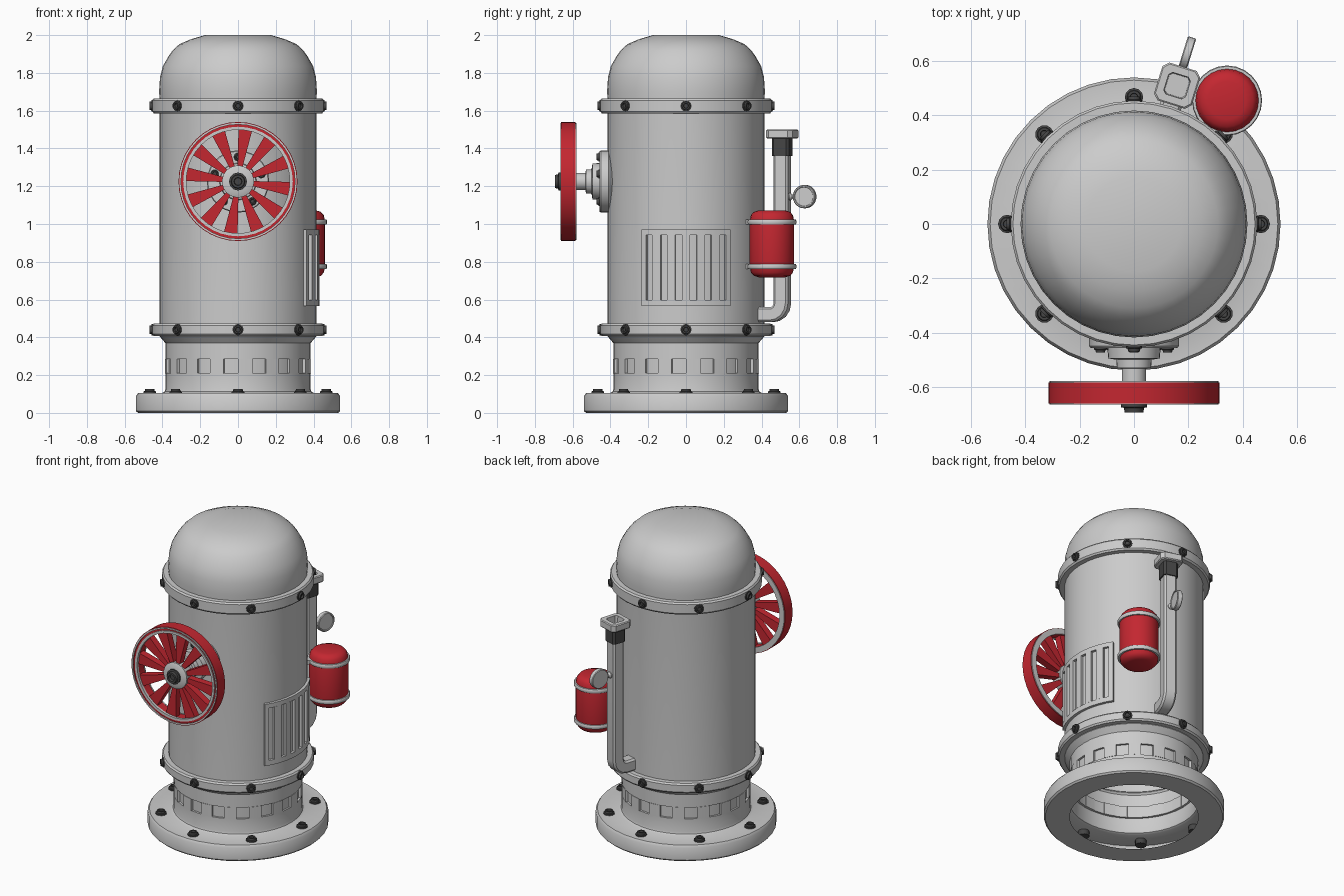
import bpy, bmesh
from math import sin, cos, pi, radians
from mathutils import Matrix, Vector

if "Cube" in bpy.data.objects:
    bpy.data.objects.remove(bpy.data.objects["Cube"])


def material(name, col):
    m = bpy.data.materials.new(name)
    m.diffuse_color = (*col, 1)
    m.use_nodes = True
    m.node_tree.nodes["Principled BSDF"].inputs["Base Color"].default_value = m.diffuse_color
    return m


RED = material("red_paint", (0.55, 0.02, 0.03))
DARK = material("dark_metal", (0.06, 0.06, 0.06))
I = Matrix.Identity(4)


def finish(name, bm, mat=None, angle=35):
    bmesh.ops.remove_doubles(bm, verts=bm.verts, dist=1e-5)
    bmesh.ops.recalc_face_normals(bm, faces=bm.faces)
    me = bpy.data.meshes.new(name)
    bm.to_mesh(me)
    bm.free()
    ob = bpy.data.objects.new(name, me)
    bpy.context.collection.objects.link(ob)
    if mat:
        me.materials.append(mat)
    bpy.ops.object.select_all(action='DESELECT')
    ob.select_set(True)
    bpy.context.view_layer.objects.active = ob
    bpy.ops.object.shade_smooth_by_angle(angle=radians(angle))
    return ob


def bridge(bm, rings, wrap=False):
    n = len(rings[0])
    pairs = list(zip(rings, rings[1:])) + ([(rings[-1], rings[0])] if wrap else [])
    for a, b in pairs:
        for i in range(n):
            j = (i + 1) % n
            bm.faces.new((a[i], a[j], b[j], b[i]))


def lathe(bm, prof, segs=32, M=I, wrap=False):
    """Revolve (radius, height) points about local z; tiny end radii get capped."""
    rings = [[bm.verts.new(M @ Vector((r * cos(2 * pi * i / segs), r * sin(2 * pi * i / segs), z)))
              for i in range(segs)] for r, z in prof if r > 0]
    bridge(bm, rings, wrap)
    if prof[0][0] == 0:
        bm.faces.new(rings[0])
    if prof[-1][0] == 0:
        bm.faces.new(rings[-1])


def arc_box(bm, a0, a1, r0, r1, z0, z1, n=2, M=I, flare=0):
    """Curved block between two angles (degrees); flare widens the inner end."""
    rings = []
    for i in range(n + 1):
        t = i / n
        ring = []
        for r, z, f in ((r0, z0, flare), (r1, z0, 0), (r1, z1, 0), (r0, z1, flare)):
            a = radians((a0 - f) * (1 - t) + (a1 + f) * t)
            ring.append(bm.verts.new(M @ Vector((r * cos(a), r * sin(a), z))))
        rings.append(ring)
    bridge(bm, rings)
    bm.faces.new(rings[0])
    bm.faces.new(rings[-1])


def sweep(bm, sections, M):
    """Chamfered square sections (u, z, tilt, half) placed in the local xz plane."""
    rings = []
    for u, z, tilt, h in sections:
        c, t = h * 0.72, radians(tilt)
        pts = [(h, -c), (h, c), (c, h), (-c, h), (-h, c), (-h, -c), (-c, -h), (c, -h)]
        rings.append([bm.verts.new(M @ Vector((u + p * cos(t), q, z + p * sin(t)))) for p, q in pts])
    bridge(bm, rings)
    bm.faces.new(rings[0])
    bm.faces.new(rings[-1])


def bolts(name, mats, s=0.03):
    """Socket-head bolts along local z of each matrix."""
    bm = bmesh.new()
    for M in mats:
        lathe(bm, [(0, -s), (s, -s), (s, s * .25), (s * .78, s * .3), (s * .72, s * .65), (s * .45, s * .65),
                   (s * .4, s * .3), (0, s * .3)], 12, M)
    finish(name, bm, DARK)


def rz(deg):
    return Matrix.Rotation(radians(deg), 4, 'Z')


# Body shell: hollow foot flange, neck, barrel and dome in one profile
bm = bmesh.new()
lathe(bm, [(.385, 0), (.53, 0), (.54, .01), (.54, .09), (.53, .105), (.402, .105), (.389, .112), (.385, .125),
           (.385, .21), (.372, .21), (.372, .285), (.385, .285), (.385, .37), (.415, .405), (.415, 1.66),
           (.418, 1.70), (.413, 1.777), (.398, 1.835), (.37, 1.885), (.345, 1.92), (.31, 1.952),
           (.25, 1.978), (.175, 2.0), (0, 2.0)], 40)
finish("pump_body", bm)

# Blocks around the neck
bm = bmesh.new()
for k in range(16):
    arc_box(bm, k * 22.5, k * 22.5 + 11.25, .368, .387, .209, .286)
finish("neck_blocks", bm)

# Two bolted rings
for name, z0, z1 in (("lower_ring", .408, .473), ("upper_ring", 1.586, 1.665)):
    bm = bmesh.new()
    lathe(bm, [(.41, z0), (.446, z0), (.454, z0 + .01), (.454, z1 - .01), (.446, z1), (.41, z1)], 40, wrap=True)
    finish(name, bm)
    bolts(name + "_bolts", [rz(k * 45) @ Matrix.Translation((.45, 0, (z0 + z1) / 2))
                            @ Matrix.Rotation(pi / 2, 4, 'Y') for k in range(8)])
bolts("foot_bolts", [rz(k * 45) @ Matrix.Translation((.467, 0, .105)) for k in range(8)], .034)

# Handwheel: local z points to the front
W = Matrix.Translation((0, 0, 1.225)) @ Matrix.Rotation(pi / 2, 4, 'X')
bm = bmesh.new()
lathe(bm, [(.14, .39), (.165, .41), (.165, .45), (.16, .457), (.098, .457), (.095, .495), (.065, .5), (.063, .53),
           (.045, .532), (.045, .59), (.082, .592), (.085, .655), (.06, .665), (0, .665)], 28, W)
finish("wheel_shaft", bm)
bolts("shaft_plate_bolts", [W @ rz(90 + 72 * k) @ Matrix.Translation((.13, 0, .457)) for k in range(5)], .024)
bolts("wheel_nut", [W @ Matrix.Translation((0, 0, .663))], .048)
bm = bmesh.new()
lathe(bm, [(.278, .584), (.315, .584), (.315, .661), (.302, .661), (.302, .655), (.29, .655), (.278, .655)],
      40, W, True)
finish("wheel_rim", bm, RED)
bm = bmesh.new()
for r0, r1, h0, h1 in ((.302, .311, .658, .665), (.274, .29, .645, .661), (.276, .311, .579, .587)):
    lathe(bm, [(r0, h0), (r1, h0), (r1, h1), (r0, h1)], 40, W, True)
finish("wheel_trim", bm)
bm = bmesh.new()
for k in range(12):
    c = 82 + 30 * k
    arc_box(bm, c - 7.5, c + 7.5, .08, .28, .60, .645, 2, W, 2)
finish("wheel_spokes", bm, RED)

# Louvred vent wrapped on the right side
bm = bmesh.new()
arc_box(bm, -33, 33, .40, .432, .565, .598, 10)
arc_box(bm, -33, 33, .40, .432, .943, .972, 10)
edges = [-33] + [c + d for c in (-27, -15.8, -5.2, 5.2, 15.8, 27) for d in (-2.4, 2.4)] + [33]
for a, b in zip(edges[::2], edges[1::2]):
    arc_box(bm, a, b, .40, .432, .597, .944, 2)
finish("side_vent", bm)

# Red tank with clamps
T = Matrix.Translation((.343, .455, 0))
bm = bmesh.new()
lathe(bm, [(0, .718), (.07, .718), (.096, .726), (.111, .743), (.118, .775), (.118, 1.015), (.111, 1.047),
           (.096, 1.064), (.07, 1.072), (0, 1.072)], 24, T)
finish("tank", bm, RED, 45)
bm = bmesh.new()
for z in (.762, .998):
    lathe(bm, [(.112, z), (.126, z), (.129, z + .005), (.129, z + .02), (.126, z + .025), (.112, z + .025)],
          24, T, True)
    arc_box(bm, 50, 56, .405, .465, z, z + .025)
finish("tank_clamps", bm)

# Square pipe with elbow, collar and hollow cap
P = rz(72.7)
bm = bmesh.new()
sweep(bm, [(.39, .52, -90, .04)] + [(.474 + .06 * sin(radians(t)), .58 - .06 * cos(radians(t)), t - 90, .04)
                                    for t in (0, 22, 45, 68, 90)] + [(.534, 1.37, 0, .04)], P)
finish("pipe", bm)
bm = bmesh.new()
sweep(bm, [(.534, 1.36, 0, .047), (.534, 1.457, 0, .047), (.534, 1.457, 0, .043), (.534, 1.385, 0, .043)], P)
finish("pipe_collar", bm, DARK)
bm = bmesh.new()
sweep(bm, [(.534, z, 0, h) for z, h in ((1.39, .042), (1.452, .042), (1.452, .068), (1.458, .073), (1.495, .073),
                                       (1.5, .068), (1.5, .042), (1.4, .039))], P)
finish("pipe_cap", bm)

# Round gauge on a short stem
G = P @ Matrix.Translation((.658, 0, 1.145)) @ Matrix.Rotation(pi / 2, 4, 'X')
bm = bmesh.new()
lathe(bm, [(0, -.016), (.058, -.016), (.062, -.012), (.062, .012), (.058, .016), (.052, .016), (.05, .012),
           (0, .012)], 24, G)
lathe(bm, [(0, .56), (.02, .56), (.02, .58), (.011, .59), (.011, .61), (0, .61)], 12,
      P @ Matrix.Translation((0, 0, 1.145)) @ Matrix.Rotation(pi / 2, 4, 'Y'))
finish("gauge", bm)
